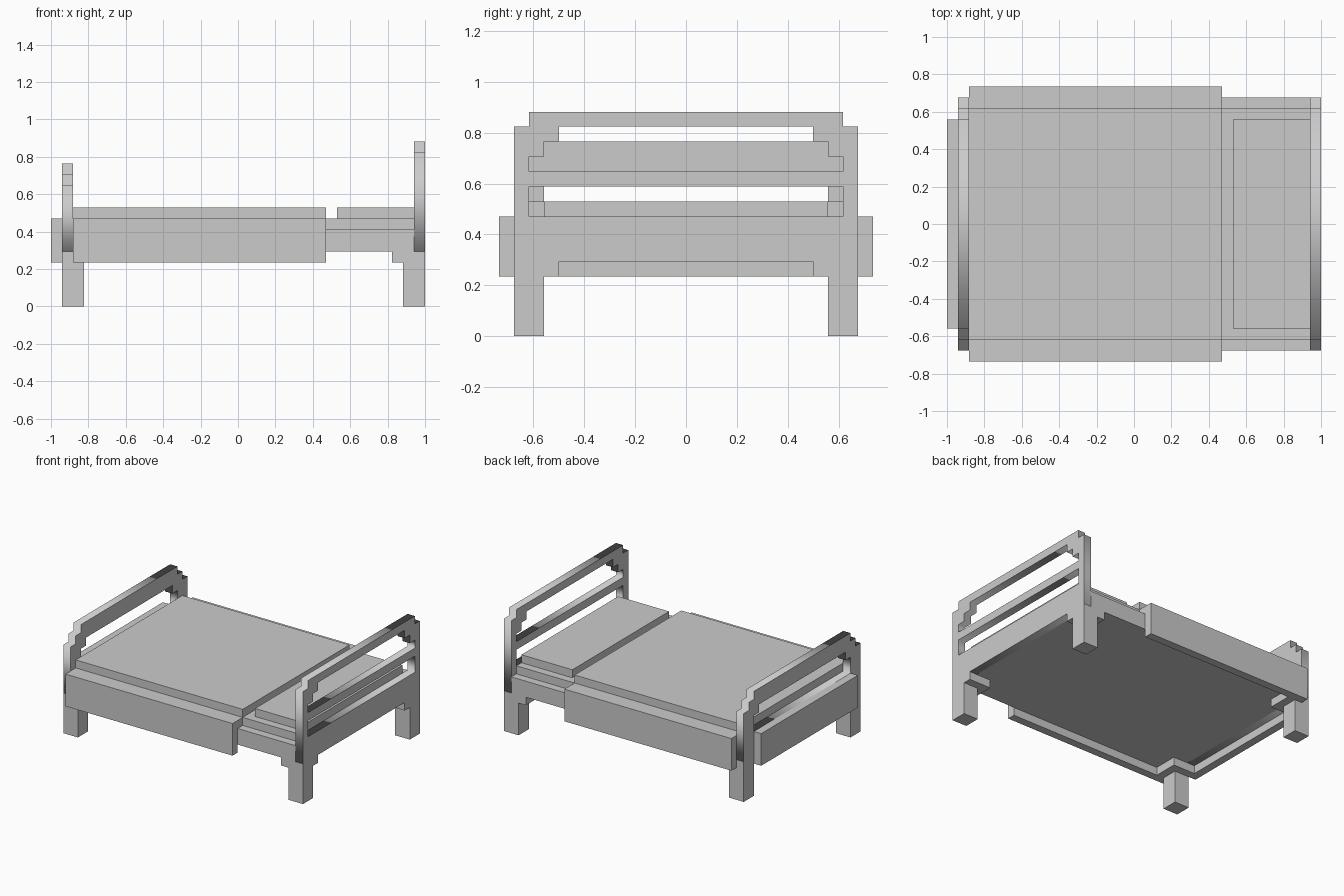
import bpy
import bmesh
from math import pi

if "Cube" in bpy.data.objects:
    bpy.data.objects.remove(bpy.data.objects["Cube"])

U = 1 / 17  # block unit: the bed is 34 units long


def box(name, x0, x1, y0, y1, z0, z1):
    bm = bmesh.new()
    bmesh.ops.create_cube(bm, size=1)
    for v in bm.verts:
        v.co.x = (x1 if v.co.x > 0 else x0) * U
        v.co.y = (y1 if v.co.y > 0 else y0) * U
        v.co.z = (z1 if v.co.z > 0 else z0) * U
    mesh = bpy.data.meshes.new(name)
    bm.to_mesh(mesh)
    bm.free()
    ob = bpy.data.objects.new(name, mesh)
    bpy.context.collection.objects.link(ob)
    return ob


def board(name, x0, x1, loops):
    """Flat board in the YZ plane; each loop is a half outline mirrored in y.
    The first loop is the outer edge, the others are openings."""
    cu = bpy.data.curves.new(name, 'CURVE')
    cu.dimensions = '2D'
    cu.fill_mode = 'BOTH'
    cu.extrude = (x1 - x0) / 2 * U
    for half in loops:
        pts = half + [(-y, z) for y, z in reversed(half)]
        sp = cu.splines.new('POLY')
        sp.points.add(len(pts) - 1)
        for p, (y, z) in zip(sp.points, pts):
            p.co = (y * U, z * U, 0, 1)
        sp.use_cyclic_u = True
    ob = bpy.data.objects.new(name, cu)
    bpy.context.collection.objects.link(ob)
    ob.rotation_euler = (pi / 2, 0, pi / 2)
    ob.location.x = (x0 + x1) / 2 * U
    bpy.ops.object.select_all(action='DESELECT')
    ob.select_set(True)
    bpy.context.view_layer.objects.active = ob
    bpy.ops.object.convert(target='MESH')


# Headboard: stepped top, stepped upper opening, plain lower opening
board("headboard", 16, 17, [
    [(11.5, 5), (11.5, 14), (10.5, 14), (10.5, 15)],
    [(10.5, 11), (10.5, 12), (9.5, 12), (9.5, 13), (8.5, 13), (8.5, 14)],
    [(10.5, 8), (10.5, 10)],
])

# Footboard: stepped shoulders and a stepped opening over the bedding
board("footboard", -16, -15, [
    [(11.5, 5), (11.5, 11), (10.5, 11), (10.5, 12), (9.5, 12), (9.5, 13)],
    [(9.5, 8), (9.5, 10), (8.5, 10), (8.5, 11)],
])

# Legs with square brackets at the top
for side, s in (("left", -1), ("right", 1)):
    for end, lx, bx in (("head", (15, 17), (14, 17)),
                        ("foot", (-16, -14), (-16, -13))):
        ya, yb = sorted((9.5 * s, 11.5 * s))
        box(f"{end}_leg_{side}", *lx, ya, yb, 0, 4)
        ya, yb = sorted((8.5 * s, 11.5 * s))
        box(f"{end}_leg_bracket_{side}", *bx, ya, yb, 4, 5)

# Frame, mattress and pillow
box("bed_frame", -15, 16, -11.5, 11.5, 5, 7)
box("mattress", -15, 16, -10.5, 10.5, 7, 8)
box("pillow", 9, 16, -9.5, 9.5, 8, 9)

# Blanket: raised top, hanging sides and hanging foot end
box("blanket_top", -15, 8, -10.5, 10.5, 8, 9)
for side, s in (("left", -1), ("right", 1)):
    ya, yb = sorted((11.5 * s, 12.5 * s))
    box(f"blanket_side_{side}", -15, 8, ya, yb, 4, 8)
    ya, yb = sorted((10.5 * s, 11.5 * s))
    box(f"blanket_shoulder_{side}", -15, 8, ya, yb, 7, 8)
box("blanket_foot_end", -17, -16, -9.5, 9.5, 4, 8)
